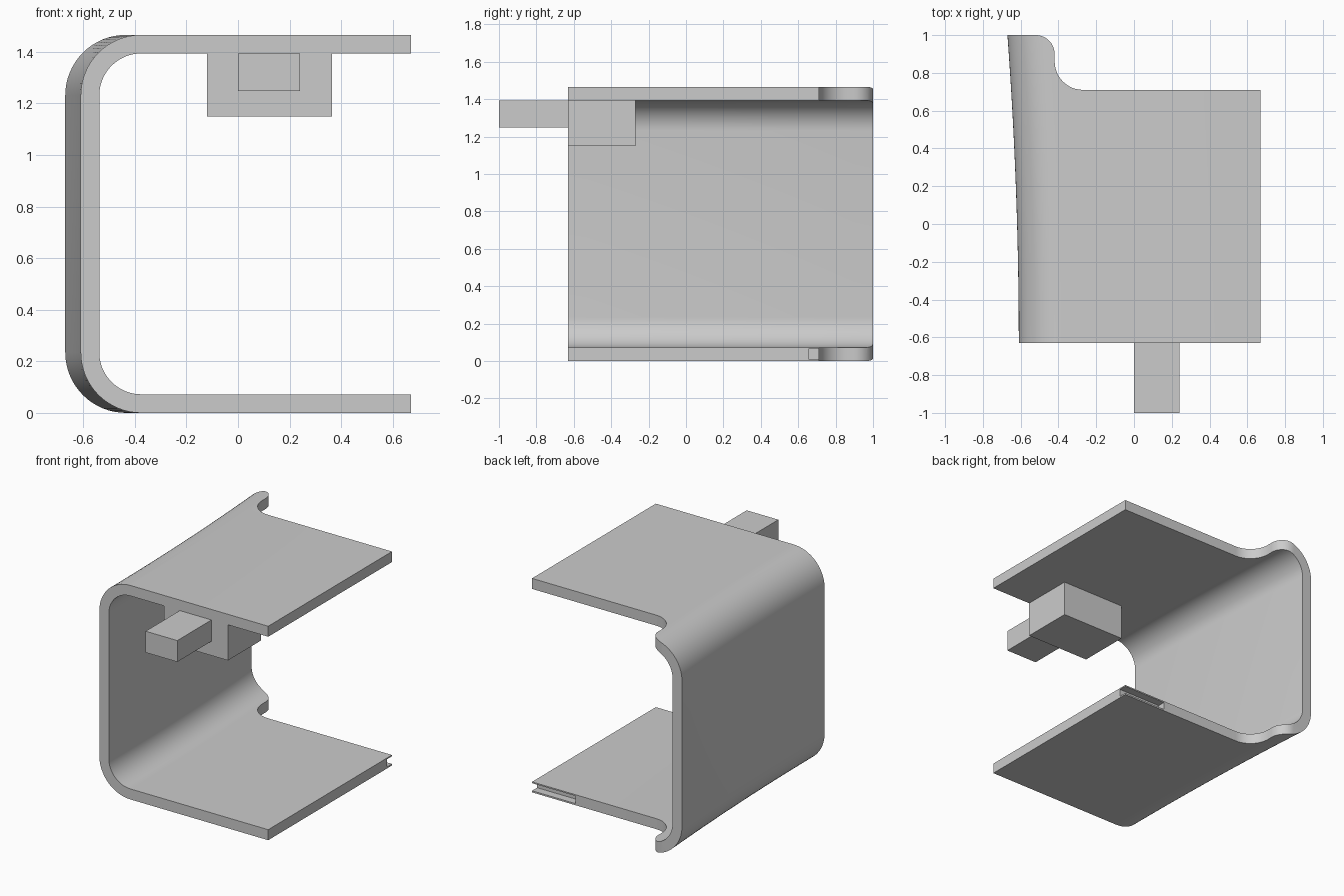
import bpy, bmesh
from math import sin, cos, pi, radians

cube = bpy.data.objects.get("Cube")
if cube:
    bpy.data.objects.remove(cube, do_unlink=True)

grey = bpy.data.materials.new("light grey")
grey.use_nodes = True
colour = (0.6, 0.6, 0.6, 1)
grey.diffuse_color = colour
grey.node_tree.nodes["Principled BSDF"].inputs["Base Color"].default_value = colour

FRONT, BACK, EDGE = -0.63, 1.0, 0.71
RIGHT, HEIGHT, WALL = 0.67, 1.466, 0.072


def make_object(name, bm):
    bmesh.ops.recalc_face_normals(bm, faces=bm.faces)
    mesh = bpy.data.meshes.new(name)
    bm.to_mesh(mesh)
    bm.free()
    mesh.materials.append(grey)
    obj = bpy.data.objects.new(name, mesh)
    bpy.context.collection.objects.link(obj)
    return obj


def loft(name, rings):
    """Skin a list of closed rings and cap both ends."""
    bm = bmesh.new()
    rows = [[bm.verts.new(p) for p in ring] for ring in rings]
    n = len(rows[0])
    for a, b in zip(rows, rows[1:]):
        for i in range(n):
            j = (i + 1) % n
            bm.faces.new((a[i], a[j], b[j], b[i]))
    bm.faces.new(rows[0])
    bm.faces.new(rows[-1])
    return make_object(name, bm)


def box(name, x, y, z):
    return loft(name, [[(x[0], s, z[0]), (x[1], s, z[0]),
                        (x[1], s, z[1]), (x[0], s, z[1])] for s in y])


def arc(cx, cy, r, start, end, steps=16):
    return [(cx + r * cos(start + (end - start) * i / steps),
             cy + r * sin(start + (end - start) * i / steps))
            for i in range(steps + 1)]


def cut(target, cutter):
    mod = target.modifiers.new("cut", "BOOLEAN")
    mod.operation = "DIFFERENCE"
    mod.solver = "EXACT"
    mod.object = cutter
    bpy.context.view_layer.objects.active = target
    bpy.ops.object.modifier_apply(modifier=mod.name)
    bpy.data.objects.remove(cutter, do_unlink=True)


# C-shaped shell: the curved wall flares outwards towards the back
OUTER = 0.235
CX = -0.61 + OUTER
INNER = OUTER - WALL


def section(y):
    flare = 0.06 * ((y - FRONT) / (BACK - FRONT)) ** 2
    cx = CX - flare
    top, low = HEIGHT - OUTER, OUTER
    pts = [(RIGHT, HEIGHT)] + arc(cx, top, OUTER, pi / 2, pi)
    pts += arc(cx, low, OUTER, pi, 1.5 * pi) + [(RIGHT, 0), (RIGHT, WALL)]
    pts += arc(cx, low, INNER, 1.5 * pi, pi)
    pts += arc(cx, top, INNER, pi, pi / 2) + [(RIGHT, HEIGHT - WALL)]
    return [(x, y, z) for x, z in pts]


STEPS = 16
shell = loft("curved_shell", [section(FRONT + (BACK - FRONT) * i / STEPS)
                              for i in range(STEPS + 1)])

# Trim the back edge, leaving a rounded tab along the wall
outline = arc(-0.52, 0.9, 0.1, pi / 2, 0, 12)
outline += arc(-0.27, 0.86, 0.15, pi, 1.5 * pi, 12)
outline += [(1, EDGE), (1, 1.2), (-0.52, 1.2)]
cut(shell, loft("back_trim", [[(x, y, z) for x, y in outline] for z in (-0.2, 1.7)]))

# Slot in the back edge of the lower plate, open at its left end
cut(shell, box("slot_cutter", (0.34, 0.8), (0.655, 0.8), (0.011, 0.063)))

# Block hanging below the upper plate, with a smaller bar in front
block = box("hanging_block", (-0.12, 0.365), (FRONT, -0.27), (1.15, HEIGHT - WALL))
bar = box("front_bar", (0, 0.24), (-1, FRONT), (1.248, HEIGHT - WALL))

bpy.ops.object.select_all(action="DESELECT")
shell.select_set(True)
bpy.context.view_layer.objects.active = shell
bpy.ops.object.shade_smooth_by_angle(angle=radians(30))
